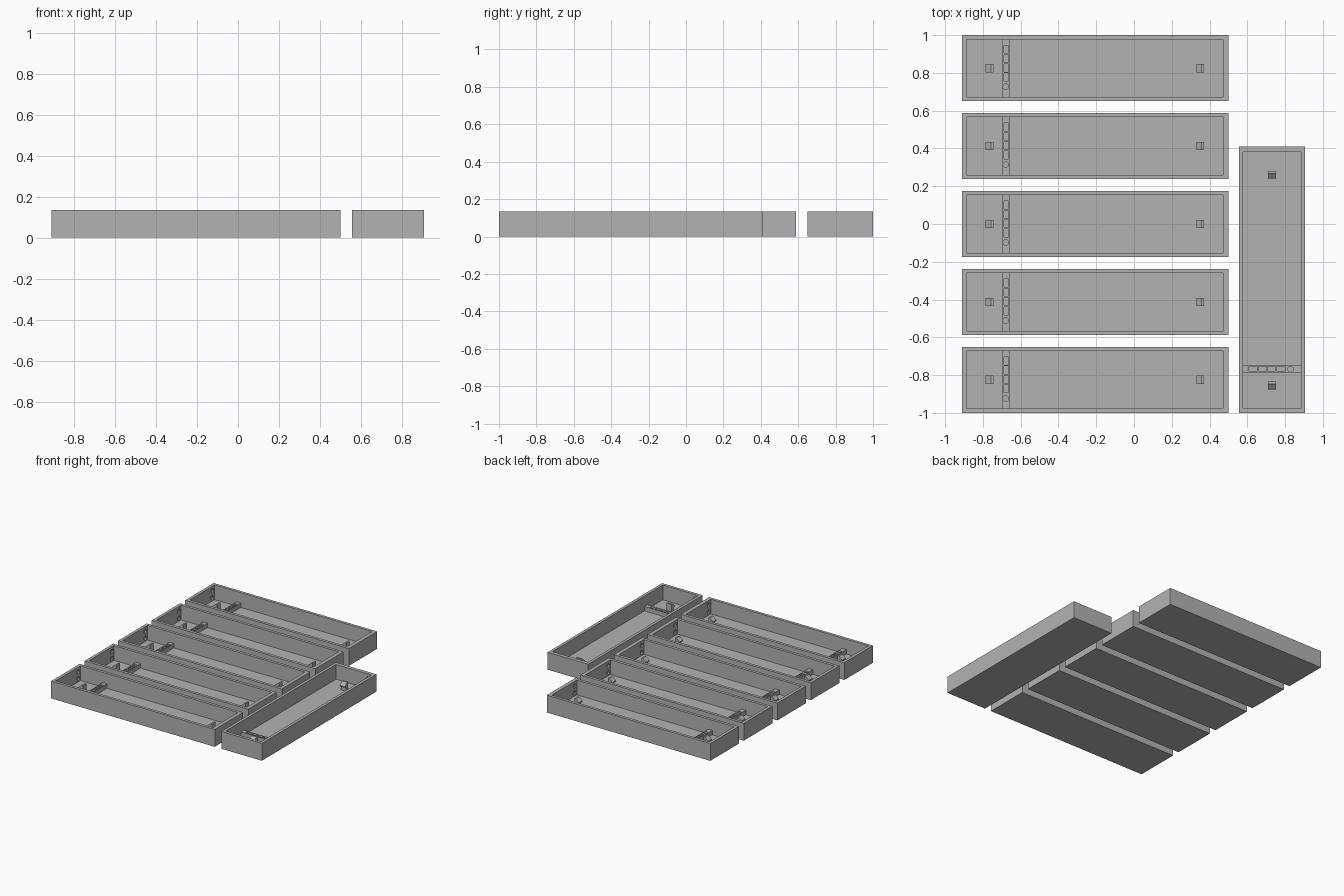
import bpy, bmesh, math
from mathutils import Matrix

if "Cube" in bpy.data.objects:
    bpy.data.objects.remove(bpy.data.objects["Cube"])

L, W, H = 1.41, 0.35, 0.135      # tray outer size
X0, X1 = -0.682, 0.676           # inner cavity ends
YI = 0.153                       # inner cavity half width
FLOOR = 0.02

grey = bpy.data.materials.new("plastic_grey")
grey.diffuse_color = (0.45, 0.45, 0.45, 1)
grey.use_nodes = True
grey.node_tree.nodes["Principled BSDF"].inputs["Base Color"].default_value = grey.diffuse_color


def add_box(bm, x0, x1, y0, y1, z0, z1):
    m = Matrix.Translation(((x0 + x1) / 2, (y0 + y1) / 2, (z0 + z1) / 2)) \
        @ Matrix.Diagonal((x1 - x0, y1 - y0, z1 - z0, 1))
    bmesh.ops.create_cube(bm, size=1, matrix=m)


def add_cylinder(bm, centre, r, depth, axis):
    m = Matrix.Translation(centre)
    if axis == 'X':
        m = m @ Matrix.Rotation(math.pi / 2, 4, 'Y')
    bmesh.ops.create_cone(bm, cap_ends=True, segments=20, radius1=r, radius2=r,
                          depth=depth, matrix=m)


def to_object(bm, name):
    bmesh.ops.recalc_face_normals(bm, faces=bm.faces)
    me = bpy.data.meshes.new(name)
    bm.to_mesh(me)
    bm.free()
    me.materials.append(grey)
    ob = bpy.data.objects.new(name, me)
    bpy.context.collection.objects.link(ob)
    return ob


def cut(ob, cutter):
    """Subtract the cutter, returning the finished mesh."""
    cutter.hide_render = True
    mod = ob.modifiers.new("cut", 'BOOLEAN')
    mod.operation, mod.solver, mod.object = 'DIFFERENCE', 'EXACT', cutter
    dg = bpy.context.evaluated_depsgraph_get()
    me = bpy.data.meshes.new_from_object(ob.evaluated_get(dg))
    bpy.data.objects.remove(ob)
    bpy.data.objects.remove(cutter)
    return me


# tray shell: outer block minus cavity, then round end-wall sockets
bm = bmesh.new()
add_box(bm, -L / 2, L / 2, -W / 2, W / 2, 0, H)
block = to_object(bm, "tray_block")
bm = bmesh.new()
add_box(bm, X0, X1, -YI, YI, FLOOR, H + 0.1)
shell = bpy.data.objects.new("tray_shell", cut(block, to_object(bm, "cavity")))
bpy.context.collection.objects.link(shell)
bm = bmesh.new()
for z in (0.1, 0.045):
    add_cylinder(bm, (X0, 0.125, z), 0.016, 0.02, 'X')
    add_cylinder(bm, (X1, -0.125, z), 0.016, 0.02, 'X')
tray_mesh = cut(shell, to_object(bm, "wall_sockets"))

# slotted rail across the tray: four square pockets and one round one
RX0, RX1, RTOP = -0.492, -0.455, 0.055
bm = bmesh.new()
add_box(bm, RX0, RX1, -YI, YI, FLOOR - 0.002, RTOP)
rail = to_object(bm, "rail_block")
bm = bmesh.new()
for i in range(4):
    y = 0.1 - i * 0.049
    add_box(bm, RX0 + 0.009, RX1 - 0.004, y - 0.021, y + 0.021, RTOP - 0.025, RTOP + 0.02)
add_cylinder(bm, ((RX0 + RX1) / 2, -0.098, RTOP), 0.015, 0.05, 'Z')
rail_mesh = cut(rail, to_object(bm, "rail_pockets"))

# snap clips: upright stem with a sloped hook
profile = [(-0.004, FLOOR - 0.002), (0.02, FLOOR - 0.002), (0.02, 0.085), (0.008, 0.085),
           (-0.02, 0.062), (-0.02, 0.054), (-0.004, 0.05)]
bm = bmesh.new()
for cx in (-0.56, 0.555):
    f = bm.faces.new([bm.verts.new((cx + x, -0.022, z)) for x, z in profile])
    ext = bmesh.ops.extrude_face_region(bm, geom=[f], use_keep_orig=True)
    bmesh.ops.translate(bm, vec=(0, 0.044, 0),
                        verts=[v for v in ext['geom'] if isinstance(v, bmesh.types.BMVert)])
tmp = to_object(bm, "clips")
clip_mesh = tmp.data
bpy.data.objects.remove(tmp)

# five stacked trays and one turned sideways
places = [((-0.205, 0.825 - i * 0.4125, 0), 0) for i in range(5)]
places.append(((0.731, -0.295, 0), math.pi / 2))
for i, (loc, rot) in enumerate(places, 1):
    for name, me in (("tray", tray_mesh), ("slotted_rail", rail_mesh), ("snap_clips", clip_mesh)):
        ob = bpy.data.objects.new(f"{name}_{i}", me)
        ob.location = loc
        ob.rotation_euler.z = rot
        bpy.context.collection.objects.link(ob)
